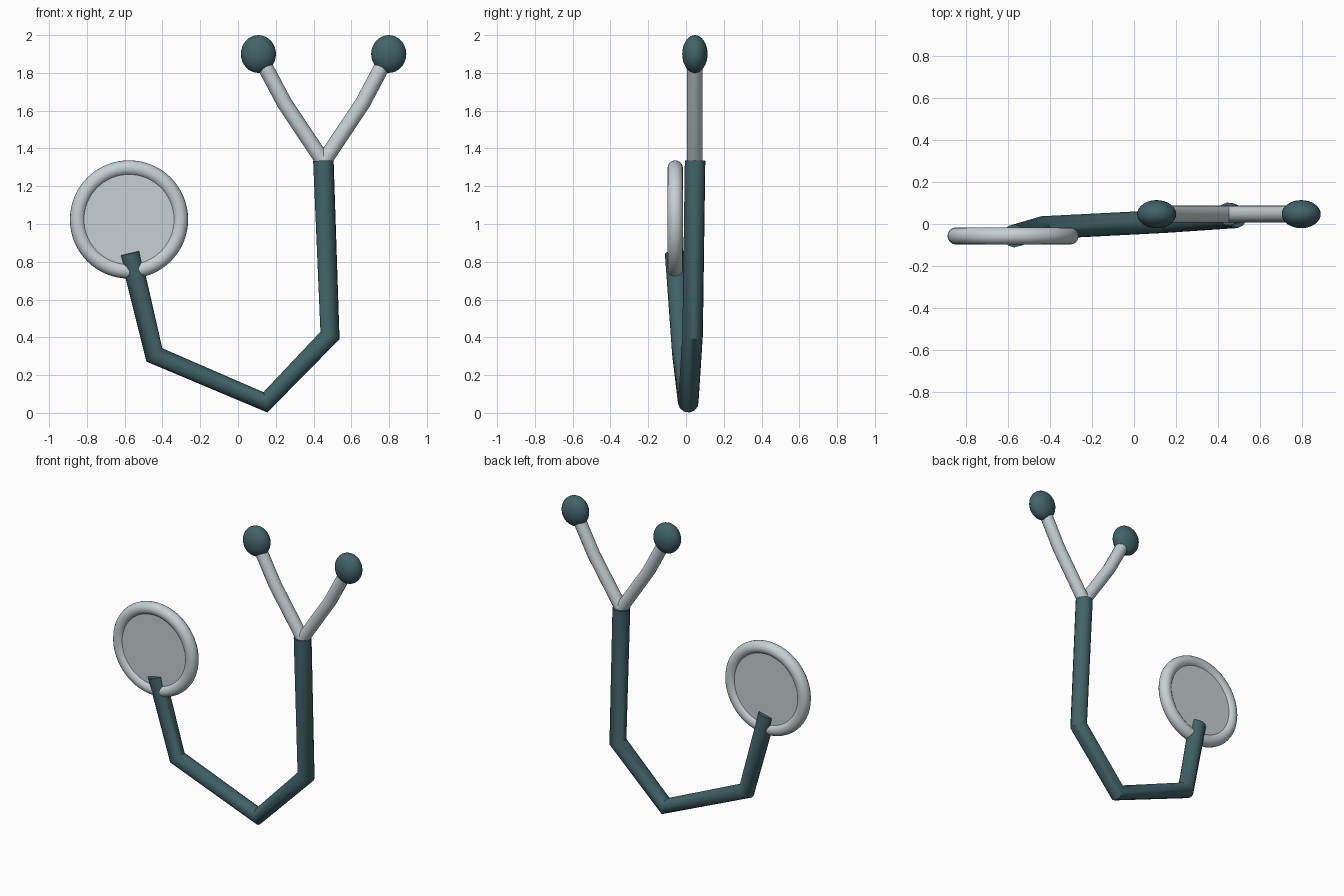
import bpy, math

if "Cube" in bpy.data.objects:
    bpy.data.objects.remove(bpy.data.objects["Cube"])

def material(name, color):
    m = bpy.data.materials.new(name)
    m.diffuse_color = color
    m.use_nodes = True
    m.node_tree.nodes["Principled BSDF"].inputs["Base Color"].default_value = m.diffuse_color
    return m

rubber = material("dark_rubber", (0.055, 0.125, 0.14, 1))
metal = material("pale_metal", (0.56, 0.63, 0.65, 1))

def finish(name, mat, angle=40):
    ob = bpy.context.object
    ob.name = name
    ob.data.materials.clear()
    ob.data.materials.append(mat)
    bpy.ops.object.shade_smooth_by_angle(angle=math.radians(angle))
    return ob

def tube(name, points, radius, mat):
    cu = bpy.data.curves.new(name, 'CURVE')
    cu.dimensions = '3D'
    cu.bevel_depth = radius
    cu.bevel_resolution = 4
    cu.use_fill_caps = True
    sp = cu.splines.new('POLY')
    sp.points.add(len(points) - 1)
    for p, co in zip(sp.points, points):
        p.co = (*co, 1)
    ob = bpy.data.objects.new(name, cu)
    bpy.context.collection.objects.link(ob)
    bpy.ops.object.select_all(action='DESELECT')
    ob.select_set(True)
    bpy.context.view_layer.objects.active = ob
    bpy.ops.object.convert(target='MESH')
    return finish(name, mat)

# Flexible tube from the fork down and round to the chest piece
tube("flexible_tube", [(0.452, 0.048, 1.335), (0.487, 0.035, 0.41),
                       (0.145, 0.012, 0.056), (-0.443, -0.018, 0.307),
                       (-0.572, -0.057, 0.847)], 0.055, rubber)

# Ear arms and ear tips, mirrored about the fork
for side, s in (("left", -1), ("right", 1)):
    cx = 0.453
    tube(side + "_ear_arm", [(cx, 0.047, 1.33), (cx + s * 0.207, 0.047, 1.64),
                             (cx + s * 0.345, 0.047, 1.9)], 0.041, metal)
    bpy.ops.mesh.primitive_uv_sphere_add(segments=32, ring_count=16, radius=1,
                                         location=(cx + s * 0.345, 0.047, 1.9))
    bpy.context.object.scale = (0.093, 0.067, 0.1)
    bpy.ops.object.transform_apply(location=False, rotation=False, scale=True)
    finish(side + "_ear_tip", rubber)

# Chest piece: rim and diaphragm disc
centre = (-0.577, -0.057, 1.024)
turn = (math.pi / 2, 0, 0)
bpy.ops.mesh.primitive_torus_add(location=centre, rotation=turn, major_segments=64,
                                 minor_segments=16, major_radius=0.272, minor_radius=0.041)
finish("chest_piece_rim", metal)
bpy.ops.mesh.primitive_cylinder_add(vertices=64, radius=0.265, depth=0.044,
                                    location=centre, rotation=turn)
finish("diaphragm_disc", metal)
